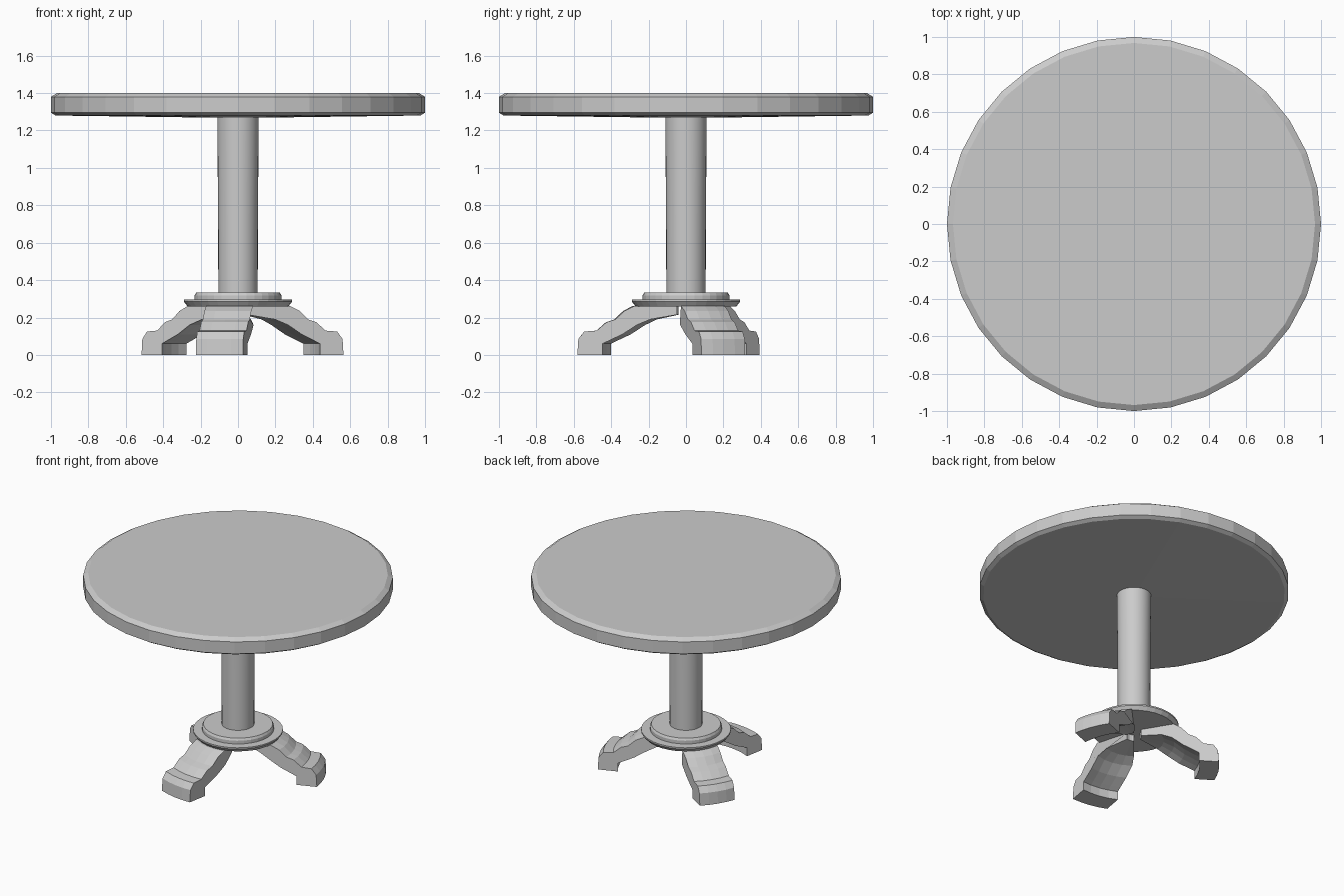
import bpy, bmesh, math

if "Cube" in bpy.data.objects:
    bpy.data.objects.remove(bpy.data.objects["Cube"])

mat = bpy.data.materials.new("light grey")
mat.diffuse_color = (0.6, 0.6, 0.6, 1)
mat.use_nodes = True
mat.node_tree.nodes["Principled BSDF"].inputs["Base Color"].default_value = mat.diffuse_color


def finish(bm, name, smooth=None):
    bmesh.ops.recalc_face_normals(bm, faces=bm.faces)
    mesh = bpy.data.meshes.new(name)
    bm.to_mesh(mesh)
    bm.free()
    mesh.materials.append(mat)
    ob = bpy.data.objects.new(name, mesh)
    bpy.context.collection.objects.link(ob)
    if smooth:
        bpy.ops.object.select_all(action='DESELECT')
        ob.select_set(True)
        bpy.context.view_layer.objects.active = ob
        bpy.ops.object.shade_smooth_by_angle(angle=math.radians(smooth))
    return ob


def turned(name, profile, sides=32, smooth=None):
    """Closed turned part from (radius, z) points, bottom to top."""
    bm = bmesh.new()
    rings = [[bm.verts.new((r * math.cos(2 * math.pi * i / sides),
                            r * math.sin(2 * math.pi * i / sides), z))
              for i in range(sides)] for r, z in profile]
    for a, b in zip(rings, rings[1:]):
        for i in range(sides):
            j = (i + 1) % sides
            bm.faces.new((a[i], a[j], b[j], b[i]))
    bm.faces.new(rings[0][::-1])
    bm.faces.new(rings[-1])
    return finish(bm, name, smooth)


# Round top with bevelled rim and slightly sloped underside
turned("table_top", [(0.1, 1.268), (0.975, 1.28), (1.0, 1.295),
                     (1.0, 1.38), (0.968, 1.4)])
# Tapered column
turned("column", [(0.105, 0.31), (0.107, 0.8), (0.111, 1.28)], smooth=30)
# Stepped collar
turned("collar_lower", [(0.27, 0.26), (0.29, 0.285), (0.29, 0.295)])
turned("collar_upper", [(0.232, 0.29), (0.232, 0.318), (0.224, 0.333)])

# Side outline of a leg: (distance from centre, z)
LEG = [(0.05, 0.262), (0.28, 0.262), (0.33, 0.235), (0.375, 0.19),
       (0.42, 0.175), (0.47, 0.13), (0.535, 0.125), (0.565, 0.085),
       (0.57, 0.0), (0.44, 0.0), (0.44, 0.06), (0.41, 0.075),
       (0.34, 0.11), (0.27, 0.16), (0.20, 0.19), (0.05, 0.215)]


def leg(name, angle, scale):
    """Outline swept on an arc, narrowing toward the column."""
    bm = bmesh.new()
    steps = 4
    slices = []
    for k in range(steps + 1):
        t = 2 * k / steps - 1
        row = []
        for r, z in LEG:
            a = math.radians(angle) + t * math.asin(min(0.125 / r, 0.5))
            row.append(bm.verts.new((r * scale * math.cos(a),
                                     r * scale * math.sin(a), z)))
        slices.append(row)
    n = len(LEG)
    for a, b in zip(slices, slices[1:]):
        for i in range(n):
            j = (i + 1) % n
            bm.faces.new((a[i], a[j], b[j], b[i]))
    bm.faces.new(slices[0])
    bm.faces.new(slices[-1][::-1])
    finish(bm, name)


# Three splayed legs
for name, angle, scale in (("leg_front", 260, 1.02), ("leg_right", 21, 1.0),
                           ("leg_left", 147, 0.965)):
    leg(name, angle, scale)
